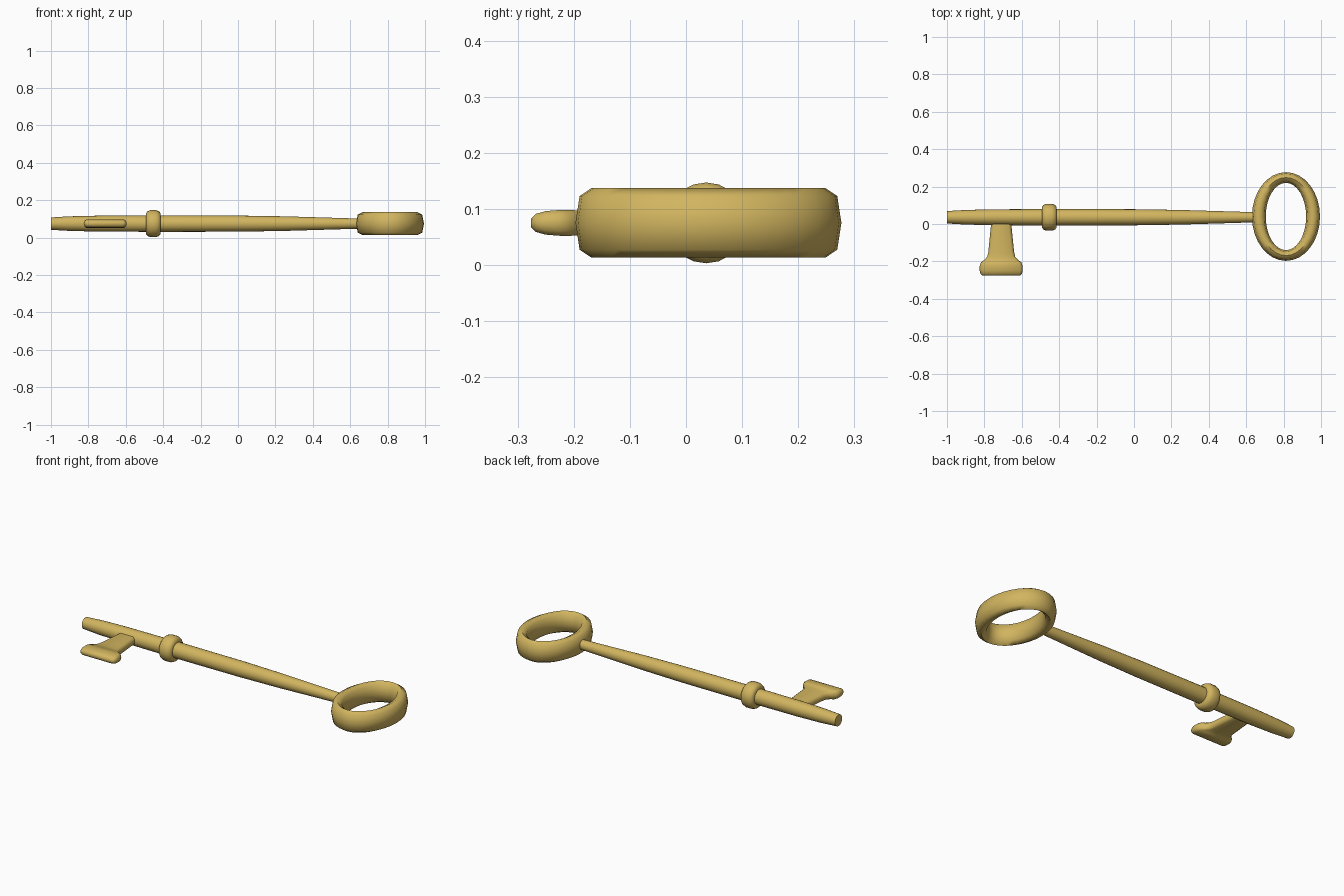
import bpy, bmesh
from math import cos, sin, pi

if "Cube" in bpy.data.objects:
    bpy.data.objects.remove(bpy.data.objects["Cube"])

gold = bpy.data.materials.new("antique gold")
gold.diffuse_color = (0.64, 0.46, 0.115, 1)
gold.use_nodes = True
gold.node_tree.nodes["Principled BSDF"].inputs["Base Color"].default_value = gold.diffuse_color


def loft(name, rings, closed=False, angle=40):
    """Skin a list of equal-length point rings; cap the ends unless closed."""
    bm = bmesh.new()
    vs = [[bm.verts.new(p) for p in r] for r in rings]
    n, m = len(vs), len(vs[0])
    for i in range(n if closed else n - 1):
        a, b = vs[i], vs[(i + 1) % n]
        for j in range(m):
            k = (j + 1) % m
            bm.faces.new((a[j], a[k], b[k], b[j]))
    if not closed:
        bm.faces.new(vs[0])
        bm.faces.new(vs[-1])
    bmesh.ops.recalc_face_normals(bm, faces=bm.faces)
    me = bpy.data.meshes.new(name)
    bm.to_mesh(me)
    bm.free()
    me.materials.append(gold)
    ob = bpy.data.objects.new(name, me)
    bpy.context.collection.objects.link(ob)
    bpy.ops.object.select_all(action='DESELECT')
    ob.select_set(True)
    bpy.context.view_layer.objects.active = ob
    bpy.ops.object.shade_smooth_by_angle(angle=angle * pi / 180)
    return ob


AY, AZ = 0.036, 0.075  # key axis


def turned(name, profile, sides=20):
    """Turn an (x, radius) profile about the key axis."""
    return loft(name, [[(x, AY + r * cos(2 * pi * j / sides), AZ + r * sin(2 * pi * j / sides))
                        for j in range(sides)] for x, r in profile])


# Shaft, slightly swollen in the middle
turned("shaft", [(-1.0, .033), (-.9, .039), (-.75, .0425), (-.4, .044), (0, .043),
                 (.25, .039), (.45, .033), (.65, .027)])

# Rounded collar
turned("collar", [(-.493, .040), (-.492, .055), (-.484, .066), (-.468, .072), (-.438, .072),
                  (-.422, .066), (-.414, .055), (-.413, .040)])

# Oval bow: tall octagonal section swept round an ellipse
section = [(1, 0), (.74, .77), (0, 1), (-.74, .77), (-1, 0), (-.74, -.77), (0, -1), (.74, -.77)]
N = 32
bow = []
for i in range(N):
    c, s = cos(2 * pi * i / N), sin(2 * pi * i / N)
    bow.append([(.8125 + (.145 + .037 * u) * c, .04 + (.2085 + .0285 * u) * s, AZ + .062 * v)
                for u, v in section])
loft("bow", bow, closed=True, angle=60)

# Bit: flat stem flaring to a foot, rows of (y, half width, half thickness)
rows = [(.03, .05, .022), (0, .054, .022), (-.08, .062, .022), (-.15, .069, .022),
        (-.175, .075, .022), (-.192, .090, .022), (-.205, .108, .023), (-.225, .115, .023),
        (-.25, .115, .021), (-.268, .110, .016), (-.276, .100, .008)]
bit = []
for y, w, t in rows:
    e = .014
    bit.append([(-.71 + x, y, AZ + z) for x, z in
                [(w, 0), (w - .004, t * .65), (w - e, t), (e - w, t), (.004 - w, t * .65),
                 (-w, 0), (.004 - w, -t * .65), (e - w, -t), (w - e, -t), (w - .004, -t * .65)]])
loft("bit", bit, angle=50)
